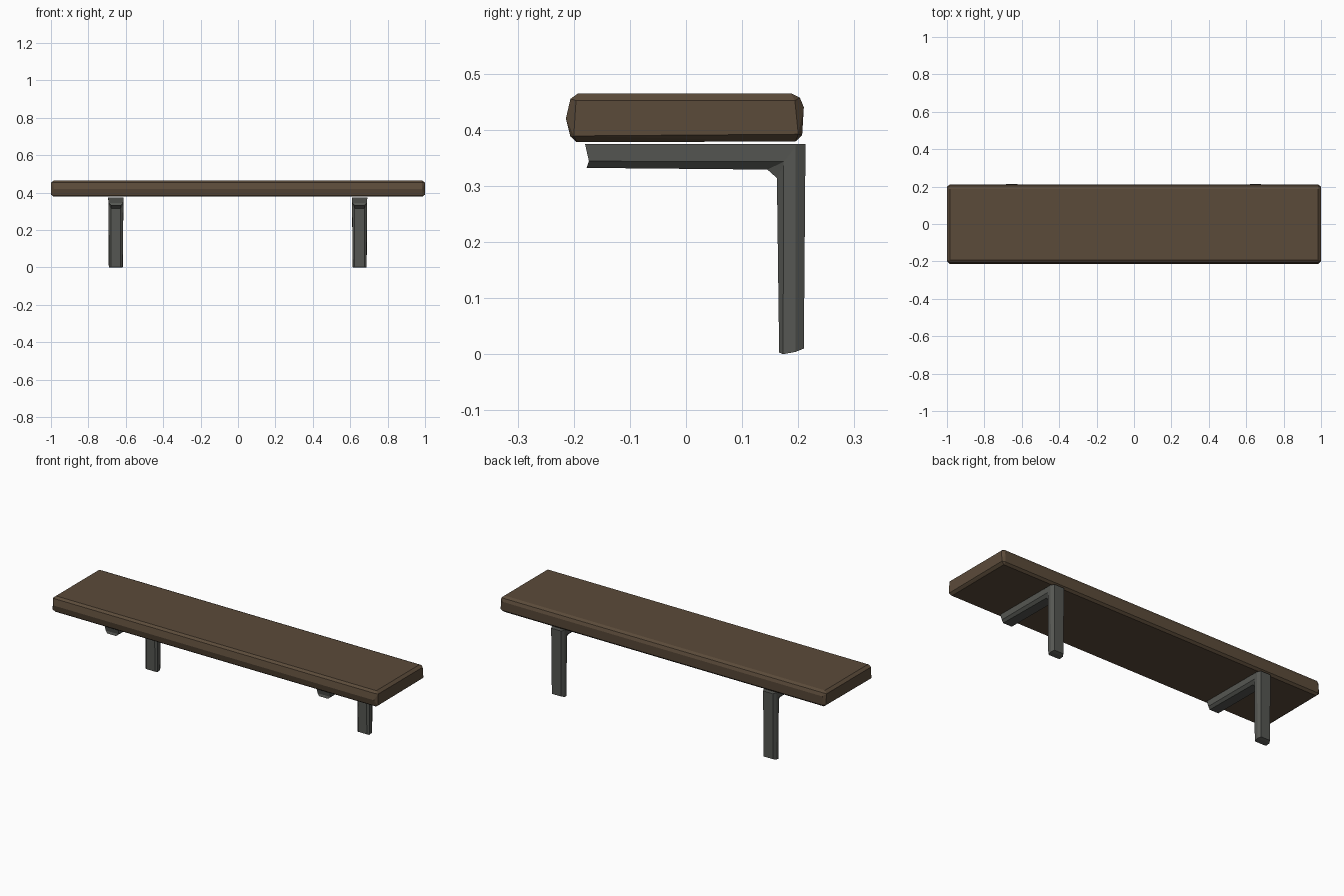
import bpy, bmesh

if "Cube" in bpy.data.objects:
    bpy.data.objects.remove(bpy.data.objects["Cube"])

def material(name, rgb):
    m = bpy.data.materials.new(name)
    m.diffuse_color = (*rgb, 1)
    m.use_nodes = True
    m.node_tree.nodes["Principled BSDF"].inputs["Base Color"].default_value = m.diffuse_color
    return m

wood = material("dark brown wood", (0.105, 0.07, 0.042))
iron = material("dark grey metal", (0.092, 0.095, 0.086))

def finish(bm, name, mat):
    bmesh.ops.recalc_face_normals(bm, faces=bm.faces)
    me = bpy.data.meshes.new(name)
    bm.to_mesh(me)
    bm.free()
    me.materials.append(mat)
    ob = bpy.data.objects.new(name, me)
    bpy.context.collection.objects.link(ob)
    return ob

# Seat plank: worn section (y, z) with smaller end faces, wrapped in a hull
section = [(-.192, .465), (.187, .465), (.203, .457), (.21, .44), (.207, .39),
           (.195, .379), (-.195, .378), (-.206, .388), (-.214, .42), (-.206, .455)]
end = [(-.196, .452), (.194, .452), (.2, .392), (-.2, .389)]
bm = bmesh.new()
for s in (-1, 1):
    for y, z in section:
        bm.verts.new((s * .985, y, z))
    for y, z in end:
        bm.verts.new((s, y, z))
bmesh.ops.convex_hull(bm, input=bm.verts)
bmesh.ops.dissolve_limit(bm, angle_limit=.01, verts=bm.verts, edges=bm.edges)
finish(bm, "seat_plank", wood)

# Bracket: rings of (y, z, half width) from outer to inner edge, swept round an L
rings = [
    [(-.18, .375, .042), (-.178, .366, .041), (-.173, .344, .039), (-.177, .332, .027)],
    [(.193, .375, .04), (.193, .366, .04), (.174, .343, .04), (.145, .329, .026)],
    [(.213, .375, .03), (.195, .372, .04), (.174, .338, .04), (.162, .314, .026)],
    [(.21, .01, .028), (.195, .004, .038), (.173, .0, .036), (.166, .003, .026)],
]

def bracket(name, x):
    bm = bmesh.new()
    loops = []
    for r in rings:
        pts = [(x - h, y, z) for y, z, h in r] + [(x + h, y, z) for y, z, h in reversed(r)]
        loops.append([bm.verts.new(p) for p in pts])
    for a, b in zip(loops, loops[1:]):
        for i in range(8):
            j = (i + 1) % 8
            bm.faces.new((a[i], a[j], b[j], b[i]))
    # End caps as strips
    for lp in (loops[0], loops[-1]):
        for i in range(3):
            bm.faces.new((lp[i], lp[i + 1], lp[6 - i], lp[7 - i]))
    finish(bm, name, iron)

bracket("left_bracket_leg", -.653)
bracket("right_bracket_leg", .65)
